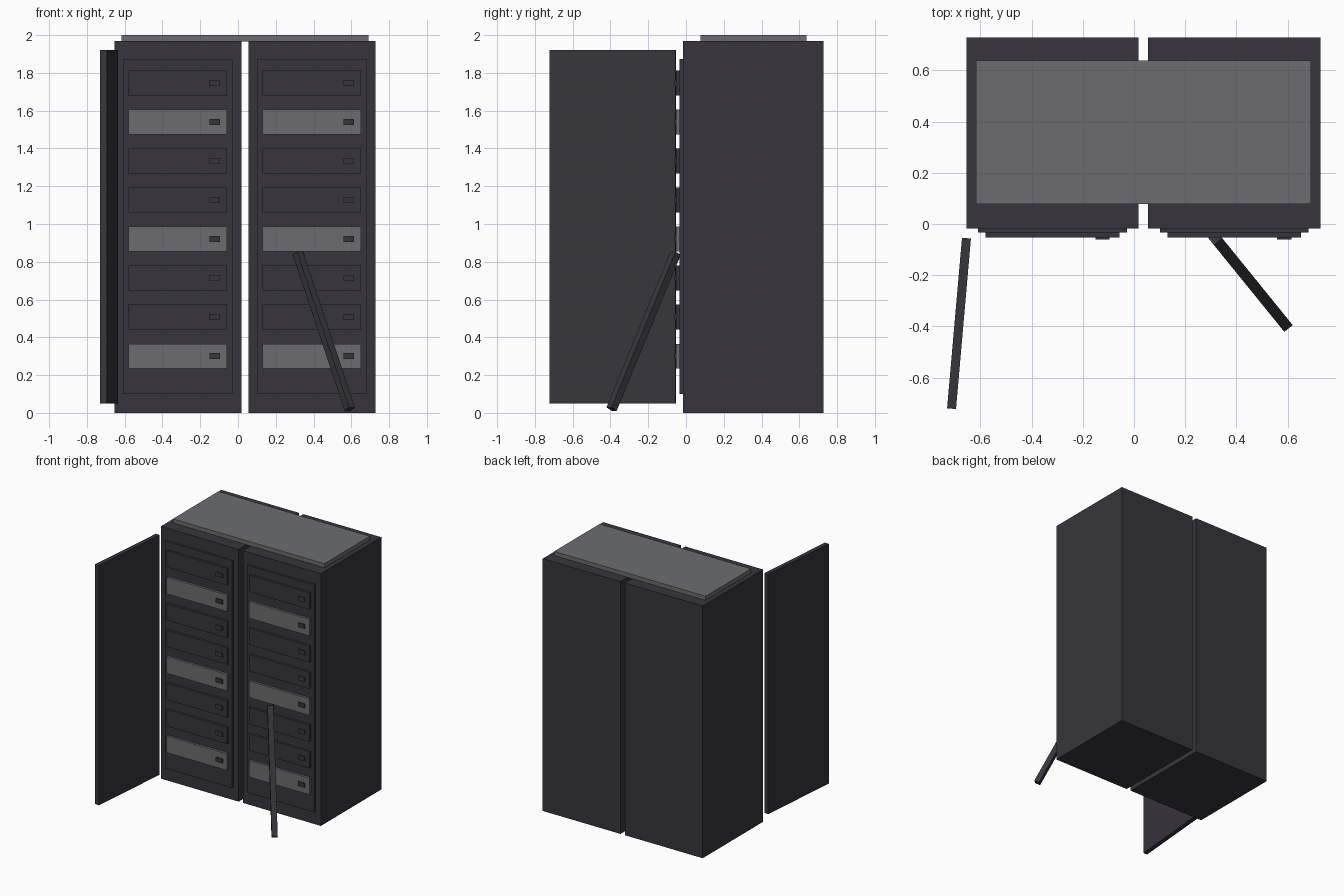
import bpy, math
from mathutils import Vector, Matrix

if "Cube" in bpy.data.objects:
    bpy.data.objects.remove(bpy.data.objects["Cube"])


def material(name, rgb):
    m = bpy.data.materials.new(name)
    m.diffuse_color = (*rgb, 1)
    m.use_nodes = True
    m.node_tree.nodes["Principled BSDF"].inputs["Base Color"].default_value = m.diffuse_color
    return m


DARK = material("dark charcoal", (0.038, 0.036, 0.045))
GREY = material("mid grey", (0.150, 0.152, 0.158))


def box(name, size, matrix, mat):
    bpy.ops.mesh.primitive_cube_add(size=1)
    o = bpy.context.object
    o.name = name
    o.data.transform(Matrix.Diagonal((*size, 1)))
    o.matrix_world = matrix
    o.data.materials.append(mat)
    return o


def span(name, x, y, z, mat):
    """Axis-aligned box from its (low, high) ranges."""
    size = [b - a for a, b in (x, y, z)]
    mid = Vector([(a + b) / 2 for a, b in (x, y, z)])
    return box(name, size, Matrix.Translation(mid), mat)


# Two cabinets, each with a raised front panel and eight rack units
for side, cx in (("left", -0.318), ("right", 0.391)):
    span(side + "_cabinet", (cx - 0.336, cx + 0.336), (-0.017, 0.728), (0, 1.968), DARK)
    span(side + "_front_panel", (cx - 0.29, cx + 0.29), (-0.034, -0.01), (0.1, 1.873), DARK)
    for i in range(8):
        z = 0.301 + 0.2065 * i
        span(f"{side}_rack_unit_{i}", (cx - 0.261, cx + 0.261), (-0.052, -0.03),
             (z - 0.065, z + 0.065), GREY if i % 3 == 0 else DARK)
        span(f"{side}_unit_button_{i}", (cx + 0.167, cx + 0.223), (-0.06, -0.045),
             (z - 0.017, z + 0.017), DARK)

# Plate bridging both cabinets
span("top_plate", (-0.617, 0.691), (0.078, 0.639), (1.966, 2.0), GREY)

# Open door, swung slightly outward
box("open_door", (0.035, 0.668, 1.87),
    Matrix.Translation((-0.683, -0.388, 0.985)) @ Matrix.Rotation(math.radians(-5), 4, 'Z'), DARK)

# Square bar leaning on the right cabinet
foot, head = Vector((0.592, -0.394, 0.02)), Vector((0.317, -0.055, 0.845))
axis = (head - foot).normalized()
across = axis.cross(Vector((0, 0, 1))).normalized()
rot = Matrix((across, axis.cross(across), axis)).transposed().to_4x4()
box("leaning_bar", (0.042, 0.04, (head - foot).length),
    Matrix.Translation((foot + head) / 2) @ rot, DARK)
